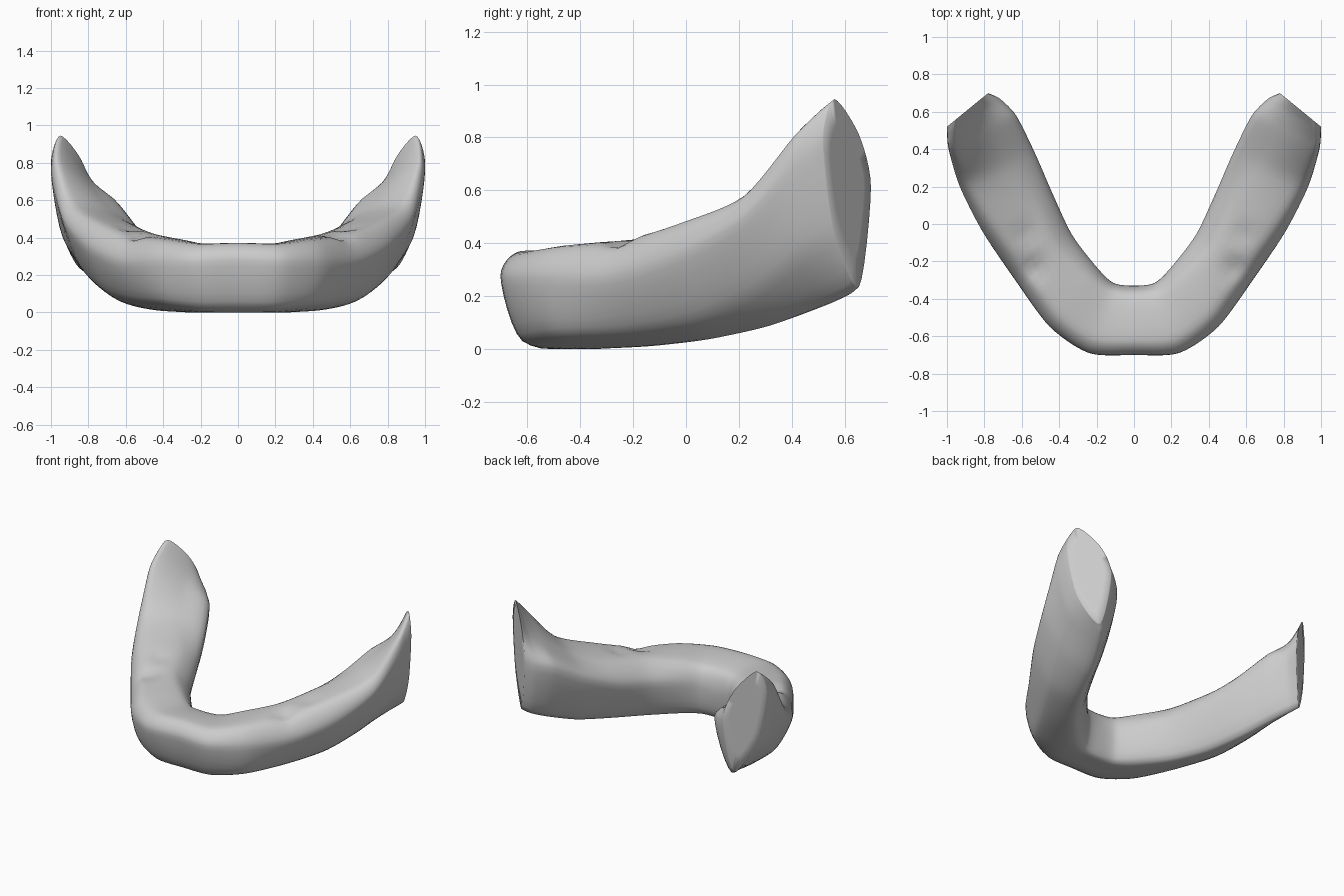
import bpy, bmesh, math
from mathutils import Vector

if "Cube" in bpy.data.objects:
    bpy.data.objects.remove(bpy.data.objects["Cube"])

# Half arch stations: inner xy, outer xy, then six (u, z) section points
# u runs 0 at the inner edge to 1 at the outer edge
STATIONS = [
    ((0, -.33), (0, -.70), [(0, .20), (.15, .34), (.80, .37), (1, .28), (.78, .03), (.12, .0)]),
    ((.11, -.315), (.24, -.69), [(0, .22), (.15, .345), (.80, .365), (1, .27), (.78, .03), (.12, .005)]),
    ((.20, -.23), (.45, -.55), [(0, .25), (.20, .375), (.80, .385), (1, .27), (.83, .05), (.15, .01)]),
    ((.33, -.06), (.635, -.30), [(0, .28), (.28, .41), (.80, .405), (1, .27), (.75, .065), (.20, .02)]),
    ((.43, .15), (.81, -.04), [(0, .32), (.25, .45), (.83, .48), (1, .35), (.72, .11), (.25, .045)]),
    ((.53, .38), (.93, .20), [(0, .43), (.38, .54), (.88, .58), (1, .48), (.72, .21), (.25, .095)]),
    ((.63, .58), (.99, .40), [(0, .55), (.42, .68), (.92, .81), (1, .68), (.80, .36), (.28, .165)]),
    ((.715, .668), (1.0, .48), [(0, .58), (.36, .75), (.86, .90), (1, .75), (.79, .41), (.27, .205)]),
    ((.78, .70), (1.0, .52), [(0, .61), (.25, .81), (.77, .945), (1, .80), (.78, .45), (.25, .235)]),
]
RING_STEPS, PATH_STEPS = 6, 6


def spline(p0, p1, p2, p3, t, k=.4):
    m1, m2 = (p2 - p0) * k, (p3 - p1) * k
    # limit tangents on short spans so corners do not loop
    lim = (p2 - p1).length
    for m in (m1, m2):
        if m.length > lim:
            m *= lim / m.length
    a, b = t * t, t * t * t
    return p1 * (2*b - 3*a + 1) + m1 * (b - 2*a + t) + p2 * (3*a - 2*b) + m2 * (b - a)


def ring(inner, outer, pts):
    i, o = Vector(inner), Vector(outer)
    keys = [Vector((*i.lerp(o, u), z)) for u, z in pts]
    n = len(keys)
    return [spline(keys[j - 1], keys[j], keys[(j + 1) % n], keys[(j + 2) % n], s / RING_STEPS)
            for j in range(n) for s in range(RING_STEPS)]


# Smooth rings for the right half, mirrored to give the whole arch
half = [ring(*s) for s in STATIONS]
rings = [[Vector((-p.x, p.y, p.z)) for p in r] for r in half[:0:-1]] + half
last = len(rings) - 1
path = []
for j in range(last):
    r0, r1, r2, r3 = rings[max(j - 1, 0)], rings[j], rings[j + 1], rings[min(j + 2, last)]
    for s in range(PATH_STEPS):
        path.append([spline(*q, s / PATH_STEPS) for q in zip(r0, r1, r2, r3)])
path.append(rings[last])

# Small dents along the ridge crest: x, y, radius, depth
DENTS = [(.58, -.06, .05, .02), (.54, -.24, .06, .03)]
for r in path:
    for p in r:
        if p.z > .33:
            for x, y, rad, d in DENTS:
                dist = (abs(p.x) - x) ** 2 + (p.y - y) ** 2
                p.z -= d * math.exp(-dist / rad ** 2)
        p.z = max(p.z, 0)

# Skin the arch and close both rear ends
bm = bmesh.new()
vs = [[bm.verts.new(p) for p in r] for r in path]
n = len(vs[0])
for a, b in zip(vs, vs[1:]):
    for j in range(n):
        k = (j + 1) % n
        bm.faces.new((a[j], a[k], b[k], b[j]))
for end in (vs[0], vs[-1]):
    mid = sum((v.co for v in end), Vector()) / n
    inset = [bm.verts.new(v.co.lerp(mid, .3)) for v in end]
    centre = bm.verts.new(mid)
    for j in range(n):
        k = (j + 1) % n
        bm.faces.new((end[j], end[k], inset[k], inset[j]))
        bm.faces.new((inset[j], inset[k], centre))
bmesh.ops.recalc_face_normals(bm, faces=bm.faces)
mesh = bpy.data.meshes.new("lower_gum_arch")
bm.to_mesh(mesh)
bm.free()
arch = bpy.data.objects.new("lower_gum_arch", mesh)
bpy.context.collection.objects.link(arch)
bpy.context.view_layer.objects.active = arch
arch.select_set(True)
bpy.ops.object.shade_smooth_by_angle(angle=math.radians(100))
